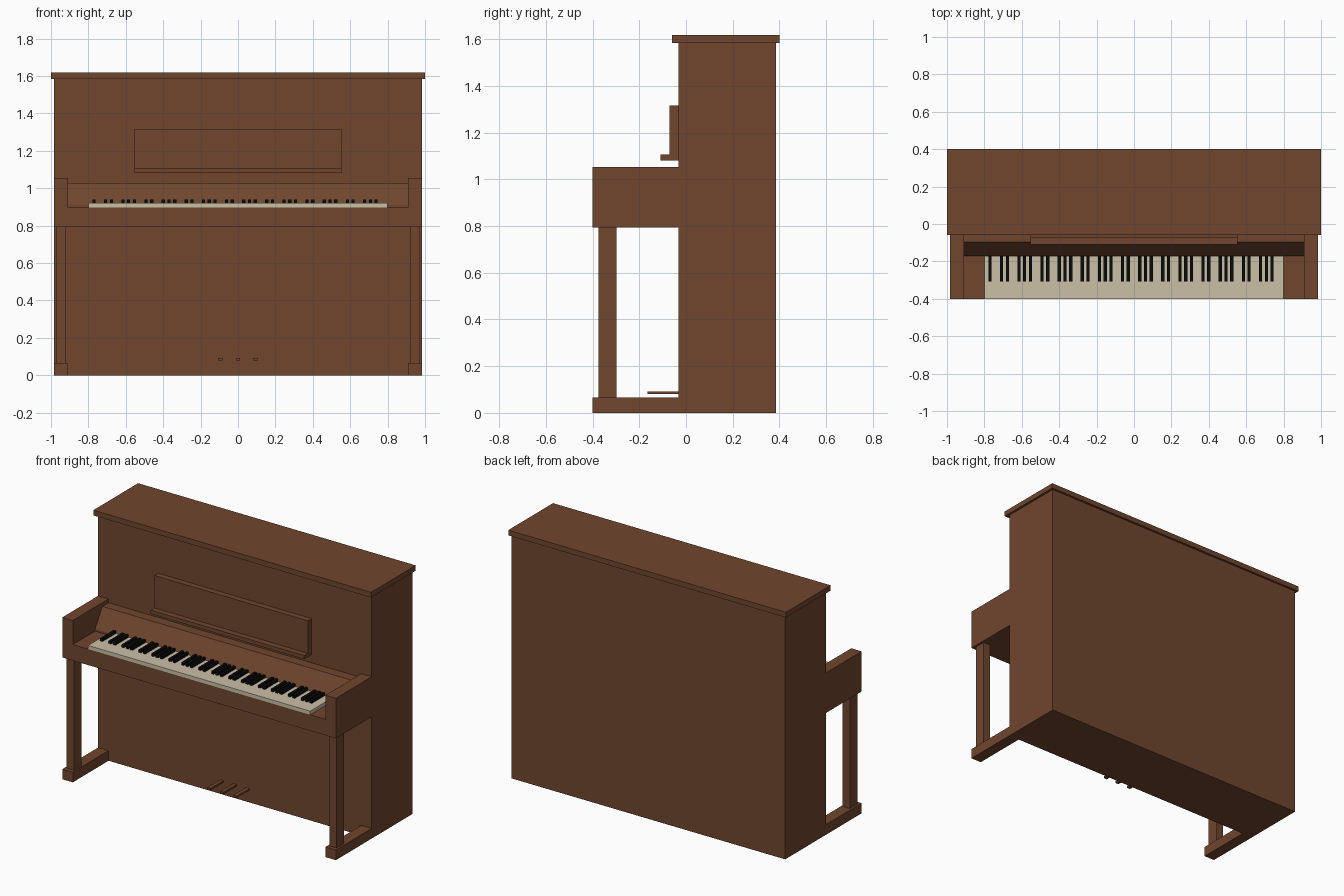
import bpy

if "Cube" in bpy.data.objects:
    bpy.data.objects.remove(bpy.data.objects["Cube"])

def material(name, rgb):
    m = bpy.data.materials.new(name)
    m.diffuse_color = (*rgb, 1)
    m.use_nodes = True
    m.node_tree.nodes["Principled BSDF"].inputs["Base Color"].default_value = m.diffuse_color
    return m

WOOD = material("brown wood", (0.160, 0.061, 0.027))
IVORY = material("ivory", (0.59, 0.525, 0.38))
BLACK = material("black", (0.003, 0.003, 0.003))

def mesh_object(name, verts, faces, mat):
    me = bpy.data.meshes.new(name)
    me.from_pydata(verts, [], faces)
    me.materials.append(mat)
    ob = bpy.data.objects.new(name, me)
    bpy.context.collection.objects.link(ob)
    return ob

def extrude_x(name, profile, x0, x1, mat=WOOD):
    """Extrude a (y, z) profile, counter-clockwise seen from +x, along x."""
    n = len(profile)
    verts = [(x, y, z) for x in (x0, x1) for y, z in profile]
    faces = [list(range(n))[::-1], list(range(n, 2 * n))]
    faces += [(i, (i + 1) % n, n + (i + 1) % n, n + i) for i in range(n)]
    return mesh_object(name, verts, faces, mat)

def box(name, x0, x1, y0, y1, z0, z1, mat=WOOD):
    return extrude_x(name, [(y0, z0), (y1, z0), (y1, z1), (y0, z1)], x0, x1, mat)

FRONT = -0.032   # front plane of the cabinet

# cabinet and lid
box("cabinet", -0.985, 0.985, FRONT, 0.386, 0, 1.584)
box("lid", -1, 1, -0.06, 0.40, 1.584, 1.618)

# arms, legs and feet on both sides
for side, s in (("left", -1), ("right", 1)):
    def side_box(name, xa, xb, *rest):
        box(f"{side}_{name}", min(s * xa, s * xb), max(s * xa, s * xb), *rest)
    side_box("arm", 0.91, 0.985, -0.40, FRONT, 0.793, 1.054)
    side_box("leg", 0.92, 0.972, -0.374, -0.298, 0.066, 0.793)
    side_box("foot", 0.91, 0.985, -0.40, FRONT, 0, 0.066)

# key bed and sloping fallboard
box("key_bed", -0.91, 0.91, -0.40, FRONT, 0.793, 0.897)
extrude_x("fallboard", [(-0.17, 0.897), (FRONT, 0.897), (FRONT, 1.029),
                        (-0.096, 1.029), (-0.17, 0.91)], -0.91, 0.91)

# keyboard: 52 white keys as one slab, 36 black keys in the usual pattern
box("white_keys", -0.80, 0.80, -0.40, -0.17, 0.897, 0.921, IVORY)
pitch = 1.6 / 52
for i in range(1, 52):
    if (i - 1) % 7 in (0, 2, 3, 5, 6):
        x = -0.80 + i * pitch
        box("black_key", x - 0.0085, x + 0.0085, -0.307, -0.17, 0.921, 0.939, BLACK)

# music stand
box("music_panel", -0.553, 0.553, -0.071, FRONT, 1.082, 1.317)
box("music_shelf", -0.553, 0.553, -0.11, -0.071, 1.082, 1.106)

# pedals
for x in (-0.094, 0, 0.094):
    box("pedal", x - 0.012, x + 0.012, -0.165, FRONT, 0.08, 0.092)
